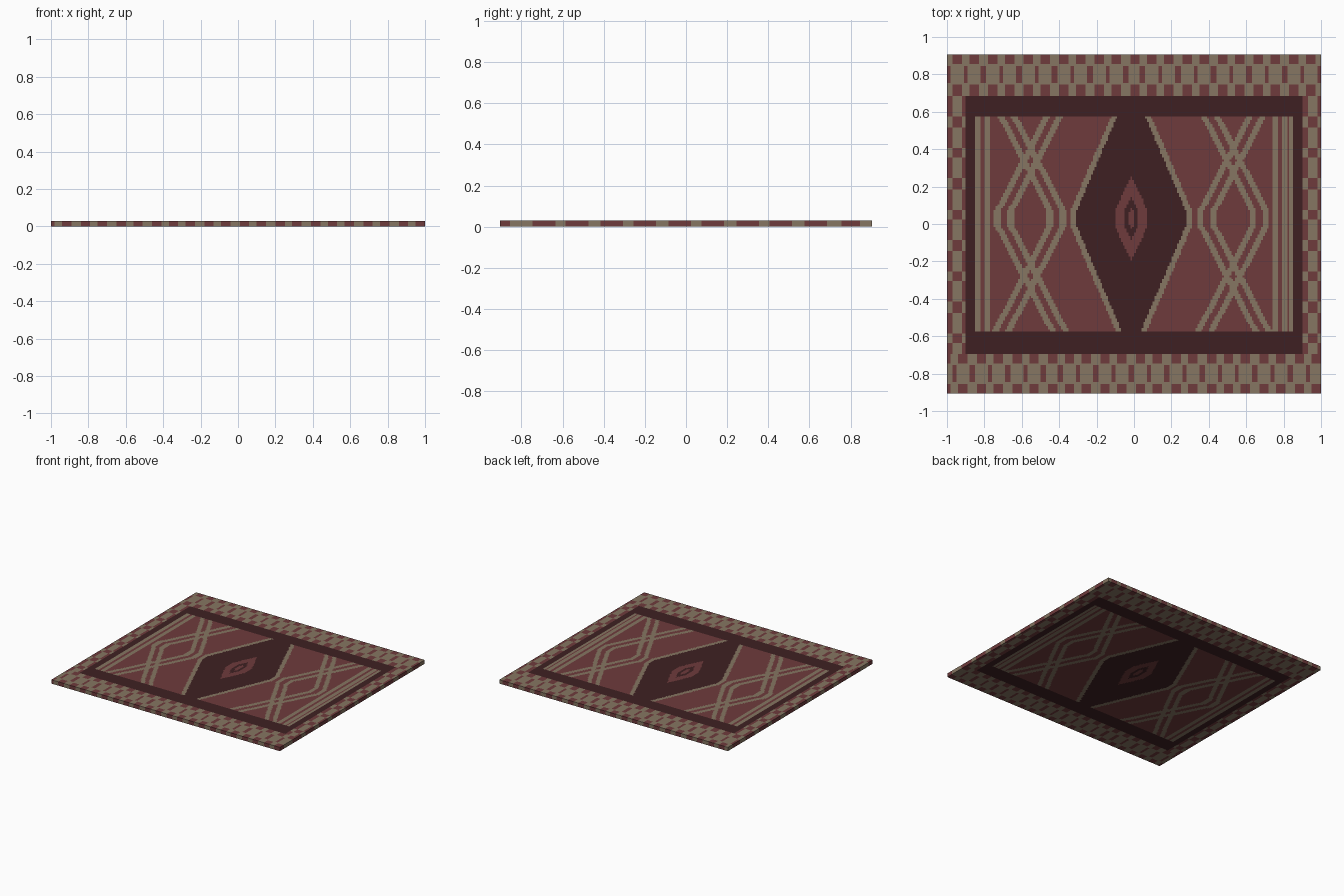
import bpy, bmesh

if "Cube" in bpy.data.objects:
    bpy.data.objects.remove(bpy.data.objects["Cube"])

W, D, H = 2.0, 1.81, 0.03      # rug size
NX, NY = 200, 181              # weave knots
TAN, RED, DARK = 0, 1, 2


def material(name, rgb):
    m = bpy.data.materials.new(name)
    m.diffuse_color = (*rgb, 1)
    m.use_nodes = True
    m.node_tree.nodes["Principled BSDF"].inputs["Base Color"].default_value = m.diffuse_color
    return m


def near(v, phase, period, half):
    """True within half of a repeating centre line."""
    return abs((v - phase + period / 2) % period - period / 2) < half


def border(x, y):
    # end bands: scalloped blobs on both edges, bars in the middle
    if abs(y) > 0.69:
        phase = -0.945 if y > 0 else -0.818
        e = abs(y)
        if e > 0.852 or e < 0.742:
            return RED if near(x, phase, 0.0945, 0.025) else TAN
        if 0.752 < e < 0.842:
            return RED if near(x, phase + 0.047, 0.0945, 0.0125) else TAN
        return TAN
    # side bands: long tan bars with round red knots between
    knot = near(y, 0.38, 0.165, 0.028)
    middle = 0.925 < abs(x) < 0.975
    return RED if knot == middle else TAN


def side_motif(u, dy):
    # two zigzag lines that cross above and below the middle
    t = 0.52 * max(dy - 0.04, 0)
    for start in (0.175, 0.105):
        if abs(u - abs(start - t)) < 0.0175:
            return TAN
    return RED


def field(x, y):
    dy = abs(y - 0.03)
    # upright stripes at both ends of the field
    for a, b in ((-0.85, -0.82), (-0.80, -0.77), (0.74, 0.77), (0.79, 0.815), (0.83, 0.85)):
        if a < x < b:
            return TAN
    # central medallion, nested lozenges
    u = abs(x + 0.015)
    half = min(0.295, 0.31 - 0.43 * dy)
    if u < half:
        if u < min(0.014, 0.03 - 0.5 * dy):
            return RED
        if u < min(0.034, 0.058 - 0.5 * dy):
            return DARK
        if u < min(0.088, 0.108 - 0.48 * dy):
            return RED
        return DARK
    if u < half + 0.032:
        return TAN
    return side_motif(min(abs(x + 0.553), abs(x - 0.532)), dy)


def colour(x, y):
    if abs(x) > 0.9 or abs(y) > 0.69:
        return border(x, y)
    if abs(x) > 0.85 or y > 0.58 or y < -0.575:
        return DARK
    return field(x, y)


# rug slab: knot grid thickened downwards
bm = bmesh.new()
bmesh.ops.create_grid(bm, x_segments=NX, y_segments=NY, size=0.5)
for v in bm.verts:
    v.co = (v.co.x * W, v.co.y * D, 0)
ext = bmesh.ops.extrude_face_region(bm, geom=bm.faces[:], use_keep_orig=True)
for g in ext["geom"]:
    if isinstance(g, bmesh.types.BMVert):
        g.co.z = H
bmesh.ops.recalc_face_normals(bm, faces=bm.faces[:])
# woven pattern runs through top, edges and underside
for f in bm.faces:
    c = f.calc_center_median()
    x = max(-W / 2 + 0.004, min(W / 2 - 0.004, c.x))
    y = max(-D / 2 + 0.004, min(D / 2 - 0.004, c.y))
    f.material_index = colour(x, y)
mesh = bpy.data.meshes.new("woven_rug")
bm.to_mesh(mesh)
bm.free()
for m in (material("tan wool", (0.24, 0.18, 0.122)),
          material("brick red wool", (0.157, 0.043, 0.045)),
          material("dark maroon wool", (0.049, 0.0147, 0.0165))):
    mesh.materials.append(m)
rug = bpy.data.objects.new("woven_rug", mesh)
bpy.context.scene.collection.objects.link(rug)
